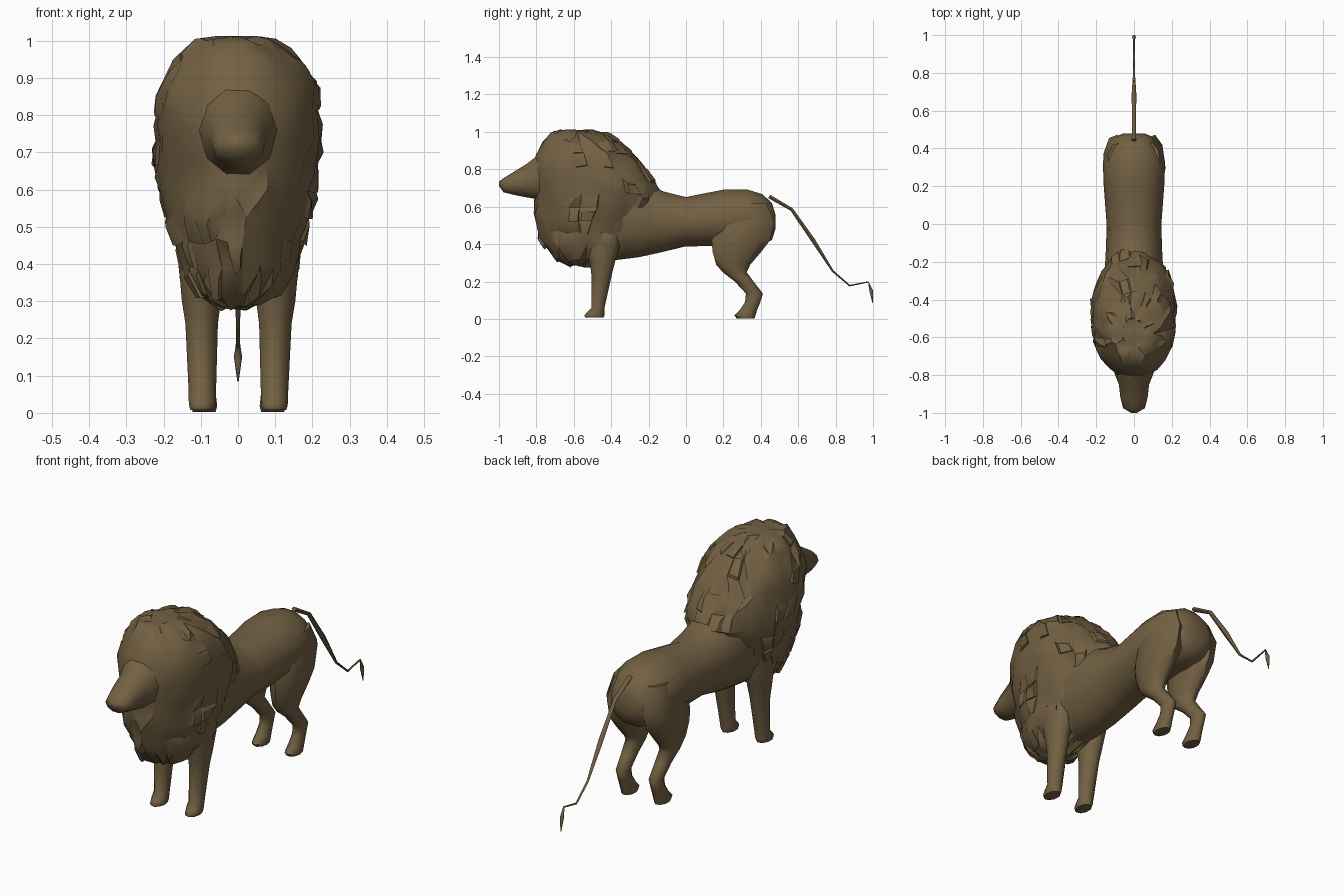
import bpy
import bmesh
import math
import random
from mathutils import Vector

random.seed(7)
cube = bpy.data.objects.get("Cube")
if cube:
    bpy.data.objects.remove(cube, do_unlink=True)

# One tawny brown coat
coat = bpy.data.materials.new("tawny brown")
coat.use_nodes = True
colour = (0.17, 0.118, 0.056, 1)
coat.diffuse_color = colour
coat.node_tree.nodes["Principled BSDF"].inputs["Base Color"].default_value = colour


def loft(rings, sides):
    """Skin elliptical rings given as (centre, half axis, half axis)."""
    bm = bmesh.new()
    loops = []
    for c, u, v in rings:
        angles = [math.tau * i / sides for i in range(sides)]
        loops.append([bm.verts.new(Vector(c) + Vector(u) * math.cos(a)
                                   + Vector(v) * math.sin(a)) for a in angles])
    for a, b in zip(loops, loops[1:]):
        for i in range(sides):
            j = (i + 1) % sides
            bm.faces.new((a[i], a[j], b[j], b[i]))
    bm.faces.new(loops[0])
    bm.faces.new(loops[-1])
    bmesh.ops.recalc_face_normals(bm, faces=bm.faces)
    return bm


def finish(bm, name, angle=60):
    mesh = bpy.data.meshes.new(name)
    bm.to_mesh(mesh)
    bm.free()
    mesh.materials.append(coat)
    ob = bpy.data.objects.new(name, mesh)
    bpy.context.collection.objects.link(ob)
    bpy.ops.object.select_all(action="DESELECT")
    bpy.context.view_layer.objects.active = ob
    ob.select_set(True)
    bpy.ops.object.shade_smooth_by_angle(angle=math.radians(angle))
    return ob


def along_y(rows):
    """Rows are y, bottom, top, half width."""
    return [((0, y, (b + t) / 2), (w, 0, 0), (0, 0, (t - b) / 2))
            for y, b, t, w in rows]


def along_z(rows):
    """Rows are z, front y, back y, centre x, half width."""
    return [((x, (f + b) / 2, z), (w, 0, 0), (0, (b - f) / 2, 0))
            for z, f, b, x, w in rows]


# Body
finish(loft(along_y([
    (.478, .48, .56, .06), (.46, .42, .62, .10), (.41, .39, .67, .135),
    (.33, .385, .695, .165), (.2, .385, .695, .16), (0, .385, .655, .145),
    (-.12, .355, .685, .148), (-.25, .325, .75, .155),
    (-.4, .305, .8, .16), (-.55, .33, .8, .14)]), 14), "body")

# Muzzle and brow
finish(loft(along_y([
    (-.70, .62, .93, .13), (-.80, .635, .875, .10), (-.85, .645, .835, .08),
    (-.92, .66, .79, .072), (-.975, .675, .755, .058),
    (-1, .71, .735, .015)]), 10), "muzzle")

# Mane: a bulging shell broken up into shaggy locks
mane = loft(along_z([
    (.285, -.62, -.50, 0, .035), (.32, -.69, -.38, 0, .10),
    (.39, -.75, -.29, 0, .15), (.46, -.785, -.25, 0, .172),
    (.53, -.80, -.20, 0, .188), (.6, -.805, -.16, 0, .205),
    (.67, -.81, -.13, 0, .22), (.74, -.82, -.17, 0, .225),
    (.81, -.82, -.22, 0, .222), (.88, -.80, -.28, 0, .207),
    (.95, -.765, -.36, 0, .165), (.995, -.725, -.42, 0, .11),
    (1.01, -.67, -.5, 0, .06)]), 26)


def on_face(p):
    return p.y < -.7 and p.z > .62


for v in mane.verts:
    amount = .004 if on_face(v.co) else .011
    v.co += Vector([random.uniform(-amount, amount) for _ in range(3)])
    v.co.z = min(v.co.z, 1.012)
mane.normal_update()
shaggy = [f for f in mane.faces if len(f.verts) == 4
          and not on_face(f.calc_center_median()) and f.calc_center_median().z < .98]
locks = random.sample(shaggy, len(shaggy) // 4)
rest = [f for f in shaggy if f not in set(locks)]
bumps = random.sample(rest, len(rest) // 3)
for f in bmesh.ops.extrude_discrete_faces(mane, faces=locks)["faces"]:
    lift = f.normal * random.uniform(.004, .012)
    sweep = Vector((0, random.uniform(0, .012), random.uniform(-.018, 0)))
    centre = f.calc_center_median()
    for v in f.verts:
        v.co = centre + (v.co - centre) * .75 + lift + sweep
bmesh.ops.poke(mane, faces=bumps, offset=.012)
bmesh.ops.triangulate(mane, faces=mane.faces)
finish(mane, "mane", 38)

# Legs
front_leg = [
    (.52, -.56, -.32, .095, .06), (.4, -.54, -.35, .103, .06),
    (.3, -.515, -.38, .1, .054), (.24, -.507, -.395, .099, .045),
    (.06, -.505, -.435, .097, .038), (.035, -.53, -.435, .097, .038),
    (.018, -.545, -.435, .097, .036), (.008, -.54, -.44, .097, .033)]
hind_leg = [
    (.62, .22, .43, .09, .05), (.52, .165, .475, .1, .065),
    (.42, .135, .452, .1, .066), (.36, .14, .405, .1, .06),
    (.29, .16, .345, .097, .05), (.25, .195, .325, .095, .042),
    (.2, .26, .362, .093, .036), (.135, .32, .412, .092, .031),
    (.09, .315, .398, .092, .029), (.045, .285, .38, .092, .033),
    (.018, .258, .372, .092, .036), (.003, .27, .368, .092, .032)]
for part, rows in (("front", front_leg), ("hind", hind_leg)):
    for side, s in (("left", 1), ("right", -1)):
        flipped = [(z, f, b, x * s, w) for z, f, b, x, w in rows]
        finish(loft(along_z(flipped), 9), f"{part}_leg_{side}")

# Tail: thin kinked cord with a small pointed tuft; rows are y, z, radius
path = [(.445, .655, .012), (.565, .585, .010), (.68, .42, .013),
        (.785, .255, .006), (.875, .178, .005), (.975, .198, .004),
        (.99, .15, .011), (.998, .085, .002)]
points = [Vector((0, y, z)) for y, z, r in path]
tail = []
for i, p in enumerate(points):
    way = (points[min(i + 1, len(points) - 1)] - points[max(i - 1, 0)]).normalized()
    r = path[i][2]
    tail.append((p, (r, 0, 0), way.cross(Vector((1, 0, 0))) * r))
finish(loft(tail, 6), "tail")
